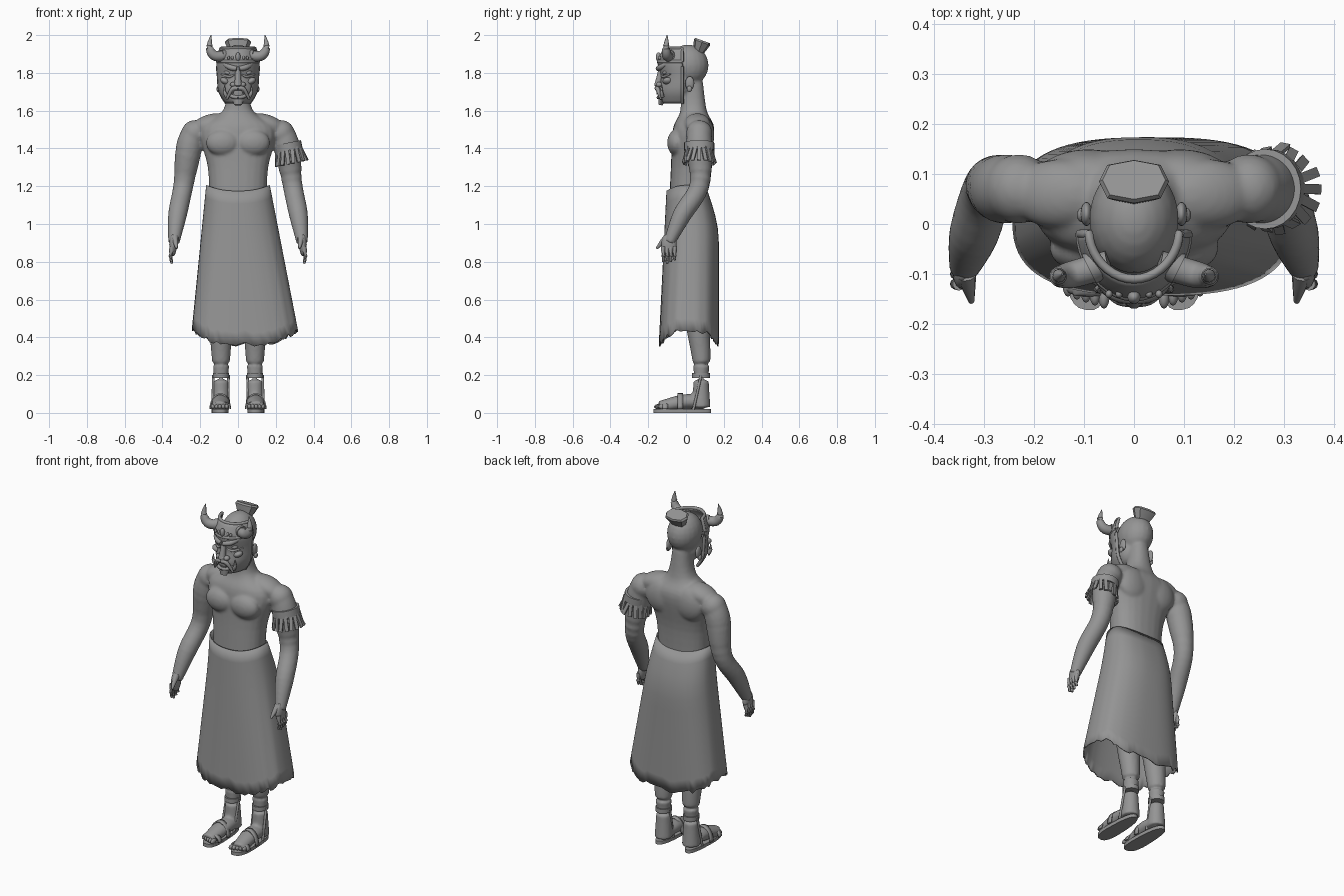
import bpy, bmesh, random
from math import sin, cos, pi, copysign, radians
from mathutils import Vector, Matrix

random.seed(4)
if "Cube" in bpy.data.objects:
    bpy.data.objects.remove(bpy.data.objects["Cube"])

grey = bpy.data.materials.new("stone_grey")
grey.use_nodes = True
stone = (.3, .3, .3, 1)
grey.diffuse_color = stone
grey.node_tree.nodes["Principled BSDF"].inputs["Base Color"].default_value = stone


def spline(keys, steps=5):
    """Smoothly interpolate a few key vectors of any length."""
    keys = [Vector(key) for key in keys]
    result = []
    for i in range(len(keys) - 1):
        before, start, end = keys[max(i - 1, 0)], keys[i], keys[i + 1]
        after = keys[min(i + 2, len(keys) - 1)]
        leave, arrive = (end - before) / 2, (after - start) / 2
        for step in range(steps):
            t = step / steps
            bend = 3 * (end - start) - 2 * leave - arrive
            ease = 2 * (start - end) + leave + arrive
            result.append(start + leave * t + bend * t * t + ease * t * t * t)
    return result + [keys[-1]]


def skin(bm, rows, closed=True, caps=True):
    """Bridge rows of points into a surface."""
    verts = [[bm.verts.new(point) for point in row] for row in rows]
    count = len(rows[0])
    for lower, upper in zip(verts, verts[1:]):
        for i in range(count if closed else count - 1):
            j = (i + 1) % count
            bm.faces.new((lower[i], lower[j], upper[j], upper[i]))
    if closed and caps:
        bm.faces.new(verts[0])
        bm.faces.new(verts[-1])


def oval(x, y, z, width, depth, sides=24, power=2):
    """Level superellipse ring given by its half width and half depth."""
    ring = []
    for i in range(sides):
        c, s = cos(2 * pi * i / sides), sin(2 * pi * i / sides)
        ring.append(Vector((x + width * copysign(abs(c) ** (2 / power), c),
                            y + depth * copysign(abs(s) ** (2 / power), s), z)))
    return ring


def tube(bm, keys, sides=10, flat=1, steps=5):
    """Round limb through keys of x, y, z and radius."""
    path = spline(keys, steps)
    rows = []
    for i, key in enumerate(path):
        along = path[min(i + 1, len(path) - 1)].xyz - path[max(i - 1, 0)].xyz
        turn = along.to_track_quat("Z", "Y")
        rows.append([key.xyz + turn @ point for point in oval(0, 0, 0, key.w, key.w * flat, sides)])
    skin(bm, rows)


def ball(bm, centre, size, lean=0):
    place = Matrix.Translation(centre) @ Matrix.Rotation(lean, 4, "Y") @ Matrix.Diagonal((*size, 1))
    bmesh.ops.create_uvsphere(bm, u_segments=20, v_segments=12, radius=1, matrix=place)


def finish(name, bm, angle=50, thickness=0, mirror=False):
    bmesh.ops.recalc_face_normals(bm, faces=bm.faces)
    mesh = bpy.data.meshes.new(name)
    bm.to_mesh(mesh)
    bm.free()
    mesh.materials.append(grey)
    part = bpy.data.objects.new(name, mesh)
    bpy.context.collection.objects.link(part)
    bpy.ops.object.select_all(action="DESELECT")
    part.select_set(True)
    bpy.context.view_layer.objects.active = part
    bpy.ops.object.shade_smooth_by_angle(angle=radians(angle))
    if thickness:
        shell = part.modifiers.new("thickness", "SOLIDIFY")
        shell.thickness, shell.offset = thickness, 0
    if mirror:
        part.modifiers.new("mirror", "MIRROR")
    return part


# Body: torso, head, arms, legs and feet fused into one smooth skin
body = bmesh.new()
torso = [(1.1, .15, .01, .1), (1.3, .16, .02, .1), (1.5, .2, .04, .11), (1.6, .08, .04, .07), (1.75, .05, .03, .06)]
skin(body, [oval(0, y, z, width, depth, power=2.3) for z, width, y, depth in spline(torso)])
ball(body, (0, .01, 1.84), (.09, .11, .11))
ball(body, (0, -.03, 1.75), (.08, .08, .09))
for s in (1, -1):
    ball(body, (s * .08, -.05, 1.43), (.09, .05, .07))
    ball(body, (s * .09, .1, 1.47), (.1, .05, .1))
    ball(body, (s * .23, .07, 1.48), (.07, .07, .07))
    ball(body, (s * .15, .06, 1.53), (.1, .07, .05), s * .3)
    tube(body, [(s * .23, .07, 1.5, .06), (s * .26, .07, 1.4, .07), (s * .29, .07, 1.2, .053),
                (s * .32, -.02, 1.05, .05), (s * .34, -.09, .9, .03)], sides=20)
    tube(body, [(s * .08, .03, 1.1, .08), (s * .09, .05, .6, .07), (s * .09, .08, .3, .05),
                (s * .09, .08, .2, .04), (s * .09, .08, .03, .05)], sides=20)
    tube(body, [(s * .09, .1, .05, .04), (s * .09, 0, .06, .05), (s * .1, -.14, .03, .04)], sides=20, flat=.8)
body = finish("body", body)
fuse = body.modifiers.new("fuse", "REMESH")
fuse.mode, fuse.voxel_size, fuse.use_smooth_shade = "VOXEL", .008, True
soften = body.modifiers.new("soften", "SMOOTH")
soften.factor, soften.iterations = .5, 6

# Hands with four fingers and a thumb
hand = bmesh.new()
ball(hand, (.344, -.09, .89), (.02, .04, .06))
for finger in range(4):
    y = -.12 + .02 * finger
    tip = .79 + .01 * abs(finger - 1)
    tube(hand, [(.35, y, .88, .013), (.357, y, .83, .011), (.35, y, tip, .006)], steps=2)
tube(hand, [(.335, -.1, .93, .02), (.33, -.13, .9, .013), (.325, -.155, .87, .006)], steps=2)
finish("hands", hand, mirror=True)

# Sandals: shaped soles, toes, instep straps and ankle bands
sole = bmesh.new()
rows = []
for z in (0, .02):
    ring = oval(0, 0, z, .043, .152, sides=32, power=2.7)
    for point in ring:
        point.y -= .02 - point.x * .15
        point.x = .095 + point.x * (1 - point.y)
    rows.append(ring)
skin(sole, rows)
finish("soles", sole, mirror=True)

toes = bmesh.new()
for toe in range(5):
    ball(toes, (.06 + .018 * toe, -.145 + .006 * toe, .033), (.011, .024, .014))
finish("toes", toes, mirror=True)

straps = bmesh.new()
for y, width, height in ((-.11, .053, .06), (-.03, .053, .1)):
    arch = [(.094 + width * cos(pi * i / 14), .02 + (height - .02) * sin(pi * i / 14)) for i in range(15)]
    skin(straps, [[(x, y + edge, z) for x, z in arch] for edge in (-.014, .014)], closed=False)
finish("foot_straps", straps, thickness=.008, mirror=True)

anklet = bmesh.new()
skin(anklet, [oval(.09, .08, z, .043, .047) for z in (.185, .21)])
for x in (-.04, .04):
    tube(anklet, [(.09 + x, .08, .2, .007), (.095 + x, .04, .02, .007)], steps=2)
finish("ankle_bands", anklet, mirror=True)

# Long wrap skirt with a ragged, lopsided hem
skirt = bmesh.new()
sides, levels = 72, 12
ragged = [random.uniform(-.014, .014) for i in range(sides)]
rows = []
for level in range(levels + 1):
    flare = level / levels
    left, right = -.165 - .075 * flare, .165 + .15 * flare
    front, back = -.1 - .04 * flare, .11 + .06 * sin(min(1, 3 * flare) * pi / 2)
    ring = oval((left + right) / 2, (front + back) / 2, 0, (right - left) / 2, (back - front) / 2,
                sides, 2.3 + flare / 2)
    for i, point in enumerate(ring):
        sideways = cos(2 * pi * i / sides) ** 2
        top = 1.175 + .03 * sideways
        hem = .36 + .08 * sideways + ragged[i]
        point.z = top + (hem - top) * flare
    rows.append(ring)
skin(skirt, rows, caps=False)
finish("skirt", skirt, thickness=.007)

# Fringed band on the left upper arm, built around the origin then tilted
band = bmesh.new()
skin(band, [oval(0, 0, z, .073, .08) for z in (-.01, .03)])
strips = 18
for strip in range(strips):
    place = (Matrix.Rotation(2 * pi * strip / strips, 4, "Z") @ Matrix.Translation((.077, 0, -.04))
             @ Matrix.Rotation(random.uniform(-.3, -.1), 4, "Y")
             @ Matrix.Rotation(random.uniform(-.2, .2), 4, "X") @ Matrix.Diagonal((.009, .02, .085, 1)))
    bmesh.ops.create_cube(band, size=1, matrix=place)
band.transform(Matrix.Translation((.268, .07, 1.4)) @ Matrix.Rotation(-.2, 4, "Y"))
finish("arm_fringe", band, angle=30)

# Faceted topknot, tipped backwards
bun = bmesh.new()
skin(bun, [oval(0, 0, z, .07 * grow, .046 * grow, sides=8, power=2.6)
           for z, grow in ((-.05, .5), (-.01, .8), (.02, 1), (.03, .9))])
bun.transform(Matrix.Translation((0, .078, 1.943)) @ Matrix.Rotation(-.35, 4, "X"))
finish("topknot", bun, angle=25)

# Ears with plugs
ear = bmesh.new()
ball(ear, (.095, .02, 1.745), (.012, .024, .036))
ball(ear, (.105, .018, 1.715), (.009, .014, .016))
finish("ears", ear, mirror=True)

# Mask shell wrapped around the face, with a raised rim and brow band
mask = bmesh.new()
face = [(1.64, .06, -.12), (1.7, .095, -.14), (1.78, .103, -.125), (1.86, .108, -.146), (1.93, .09, -.11)]
arc = [pi * i / 20 for i in range(-10, 11)]
grid = [[Vector((width * sin(a), -.02 + (front + .02) * cos(a) ** 1.15, z)) for a in arc]
        for z, width, front in spline(face, 3)]
skin(mask, grid, closed=False)
finish("mask", mask, thickness=.012)

rim = bmesh.new()
edge = [row[0] for row in grid] + grid[-1][1:-1] + [row[-1] for row in reversed(grid)]
for path in (edge, grid[-4]):
    tube(rim, [(*point, .009) for point in path], sides=8, steps=1)
finish("mask_rim", rim)

# Curved horns with thick collars
horn = bmesh.new()
tube(horn, [(.05, -.08, 1.893, .027), (.12, -.1, 1.89, .027), (.15, -.105, 1.93, .02), (.143, -.1, 2, .002)], sides=14)
tube(horn, [(.07, -.08, 1.89, .032), (.09, -.09, 1.89, .032)], sides=14, steps=1)
finish("horns", horn, mirror=True)

# Nose, brow jewels and eyes
nose = bmesh.new()
tube(nose, [(0, -.13, 1.83, .014), (0, -.14, 1.78, .016), (0, -.15, 1.73, .02)])
ball(nose, (0, -.15, 1.74), (.02, .017, .015))
ball(nose, (.025, -.142, 1.738), (.017, .018, .014))
finish("mask_nose", nose, mirror=True)

jewels = bmesh.new()
ball(jewels, (0, -.146, 1.885), (.013, .014, .024))
for x in (.03, .05):
    ball(jewels, (x, -.14, 1.88), (.007, .008, .01))
finish("brow_jewels", jewels, mirror=True)

eyes = bmesh.new()
ball(eyes, (.052, -.108, 1.8), (.022, .017, .012), -.25)
tube(eyes, [(.02, -.13, 1.79, .004), (.05, -.12, 1.78, .007), (.09, -.08, 1.795, .004)])
finish("mask_eyes", eyes, mirror=True)

# Scowling brows, cheeks, lips and tusks
brow = bmesh.new()
tube(brow, [(.006, -.148, 1.822, .013), (.05, -.13, 1.833, .015), (.1, -.06, 1.87, .005)], sides=8)
finish("mask_brows", brow, mirror=True)

cheek = bmesh.new()
ball(cheek, (.07, -.098, 1.757), (.026, .026, .017), -.5)
finish("mask_cheeks", cheek, mirror=True)

lips = bmesh.new()
tube(lips, [(0, -.156, 1.718, .011), (.03, -.15, 1.714, .012), (.06, -.132, 1.66, .006)], sides=8)
tube(lips, [(0, -.146, 1.67, .01), (.03, -.14, 1.675, .01), (.055, -.125, 1.69, .006)], sides=8)
finish("mask_lips", lips, mirror=True)

tusk = bmesh.new()
tube(tusk, [(.06, -.125, 1.675, .011), (.072, -.13, 1.7, .009), (.07, -.128, 1.735, .001)], sides=8)
tube(tusk, [(.026, -.15, 1.71, .008), (.028, -.154, 1.685, .001)], sides=8)
finish("mask_tusks", tusk, mirror=True)

# Chin tuft
tuft = bmesh.new()
tube(tuft, [(0, -.125, 1.68, .04), (0, -.135, 1.63, .02)], flat=.6, steps=1)
finish("chin_tuft", tuft)
